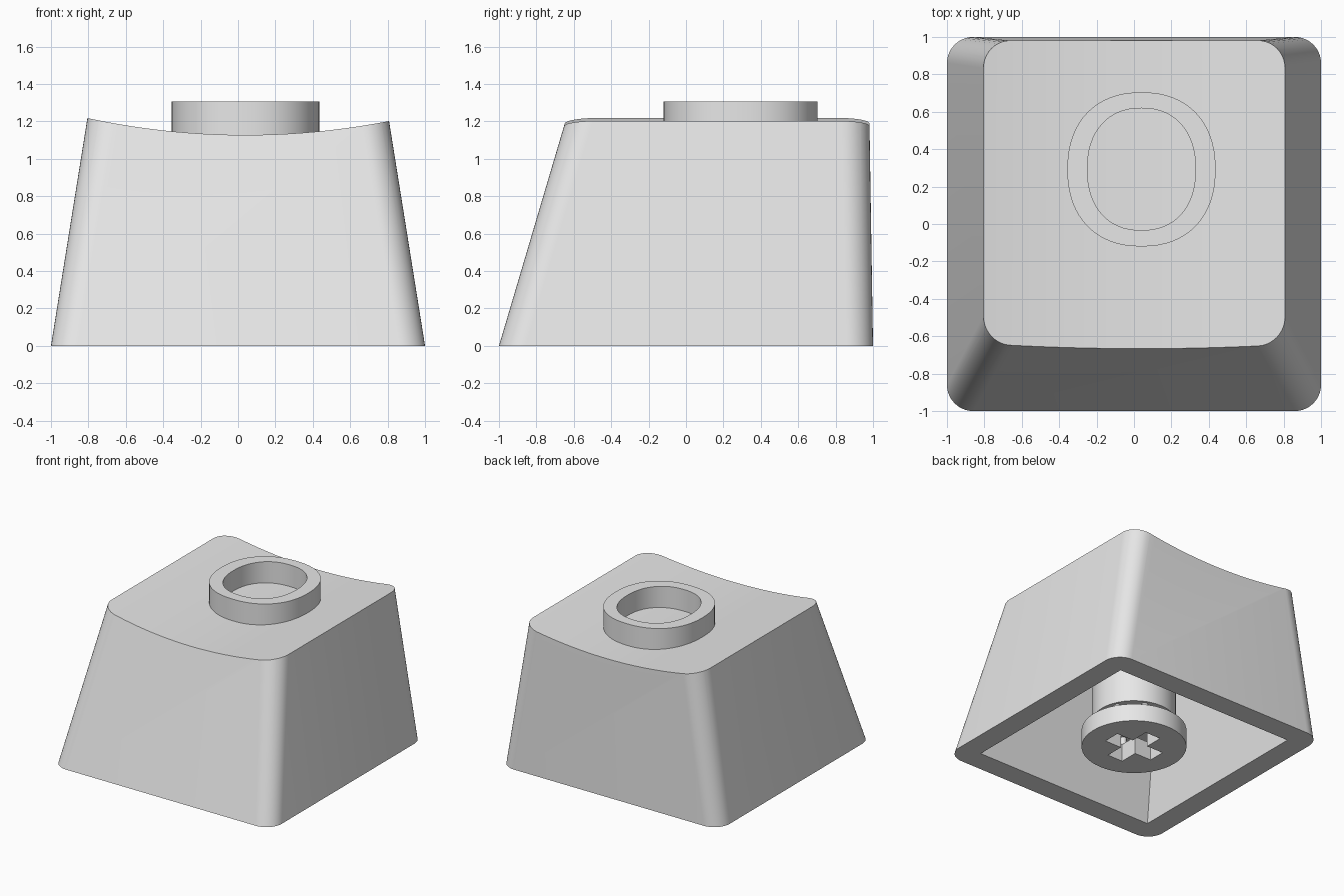
import bpy, bmesh, math

if "Cube" in bpy.data.objects:
    bpy.data.objects.remove(bpy.data.objects["Cube"])

grey = bpy.data.materials.new("light_grey")
grey.diffuse_color = (0.8, 0.8, 0.8, 1)
grey.use_nodes = True
grey.node_tree.nodes["Principled BSDF"].inputs["Base Color"].default_value = grey.diffuse_color


def make(name, bm):
    bmesh.ops.recalc_face_normals(bm, faces=bm.faces)
    me = bpy.data.meshes.new(name)
    bm.to_mesh(me)
    bm.free()
    ob = bpy.data.objects.new(name, me)
    bpy.context.collection.objects.link(ob)
    me.materials.append(grey)
    return ob


def loft(name, rings):
    """Solid skinned through closed rings of equal point count."""
    bm = bmesh.new()
    vs = [[bm.verts.new(p) for p in r] for r in rings]
    n = len(vs[0])
    for a, b in zip(vs, vs[1:]):
        for i in range(n):
            j = (i + 1) % n
            bm.faces.new((a[i], a[j], b[j], b[i]))
    bm.faces.new(vs[0])
    bm.faces.new(vs[-1])
    return make(name, bm)


def tapered_rect(z, inset, r, steps=10):
    """Rounded rectangle following the cap's sloping walls at height z."""
    x1 = 1 - inset - 0.16 * z
    x0 = -x1
    y0 = -1 + inset + 0.296 * z
    y1 = 1 - inset - 0.016 * z
    if r == 0:
        return [(x1, y1, z), (x0, y1, z), (x0, y0, z), (x1, y0, z)]
    pts = []
    corners = ((x1 - r, y1 - r), (x0 + r, y1 - r), (x0 + r, y0 + r), (x1 - r, y0 + r))
    for q, (cx, cy) in enumerate(corners):
        for s in range(steps + 1):
            a = (q + s / steps) * math.pi / 2
            pts.append((cx + r * math.cos(a), cy + r * math.sin(a), z))
    return pts


def oval(cx, cy, rx, ry, z, n=64, power=2.25):
    pts = []
    for i in range(n):
        a = 2 * math.pi * i / n
        c, s = math.cos(a), math.sin(a)
        pts.append((cx + rx * math.copysign(abs(c) ** (2 / power), c),
                    cy + ry * math.copysign(abs(s) ** (2 / power), s), z))
    return pts


def cylinder(name, r, z0, z1, x=0, y=0, n=48):
    return loft(name, [oval(x, y, r, r, z, n, 2) for z in (z0, z1)])


def box(name, hx, hy, z0, z1):
    return loft(name, [[(hx, hy, z), (-hx, hy, z), (-hx, -hy, z), (hx, -hy, z)]
                       for z in (z0, z1)])


def boolean(ob, cutter, op='DIFFERENCE', keep=False):
    m = ob.modifiers.new("cut", 'BOOLEAN')
    m.operation, m.object, m.solver = op, cutter, 'EXACT'
    bpy.context.view_layer.objects.active = ob
    bpy.ops.object.modifier_apply(modifier=m.name)
    if not keep:
        bpy.data.objects.remove(cutter, do_unlink=True)


# Cap body: tapered rounded block, dished on top, hollow below
body = loft("cap_body", [tapered_rect(0, 0, 0.14), tapered_rect(1.5, 0, 0.15)])
R, cx, low = 4.0, 0.04, 1.127
arc = [(cx + R * math.sin(a), low + R * (1 - math.cos(a)))
       for a in (math.radians(-18 + 36 * i / 48) for i in range(49))]
arc += [(2, 3), (-2, 3)]
dish = loft("dish_cutter", [[(x, y, z) for x, z in arc] for y in (-2, 2)])
boolean(body, dish)
cavity = loft("cavity_cutter", [tapered_rect(-0.05, 0.18, 0), tapered_rect(0.95, 0.18, 0)])
boolean(body, cavity)

# Raised oval ring on the dished top
ring = loft("raised_ring", [oval(0.04, 0.292, 0.396, 0.412, z) for z in (1.1, 1.305)])
boolean(ring, loft("ring_cutter", [oval(0.04, 0.293, 0.289, 0.326, z) for z in (1.0, 1.4)]))

# Mounting stem and its collar, both with a cross-shaped socket
stem = cylinder("stem", 0.315, 0.22, 0.97)
collar = cylinder("stem_collar", 0.395, 0.0, 0.145)
for hx, hy in ((0.222, 0.07), (0.07, 0.222)):
    cutter = box("socket_cutter", hx, hy, -0.1, 0.6)
    boolean(stem, cutter, keep=True)
    boolean(collar, cutter)

# Small pegs joining collar and stem
pegs = []
for i in range(8):
    a = math.radians(22.5 + 45 * i)
    pegs.append(cylinder("collar_peg", 0.025, 0.13, 0.24,
                         0.27 * math.cos(a), 0.27 * math.sin(a), 12))

for ob in [body, ring, stem, collar] + pegs:
    bpy.ops.object.select_all(action='DESELECT')
    ob.select_set(True)
    bpy.context.view_layer.objects.active = ob
    bpy.ops.object.shade_smooth_by_angle(angle=math.radians(30))
